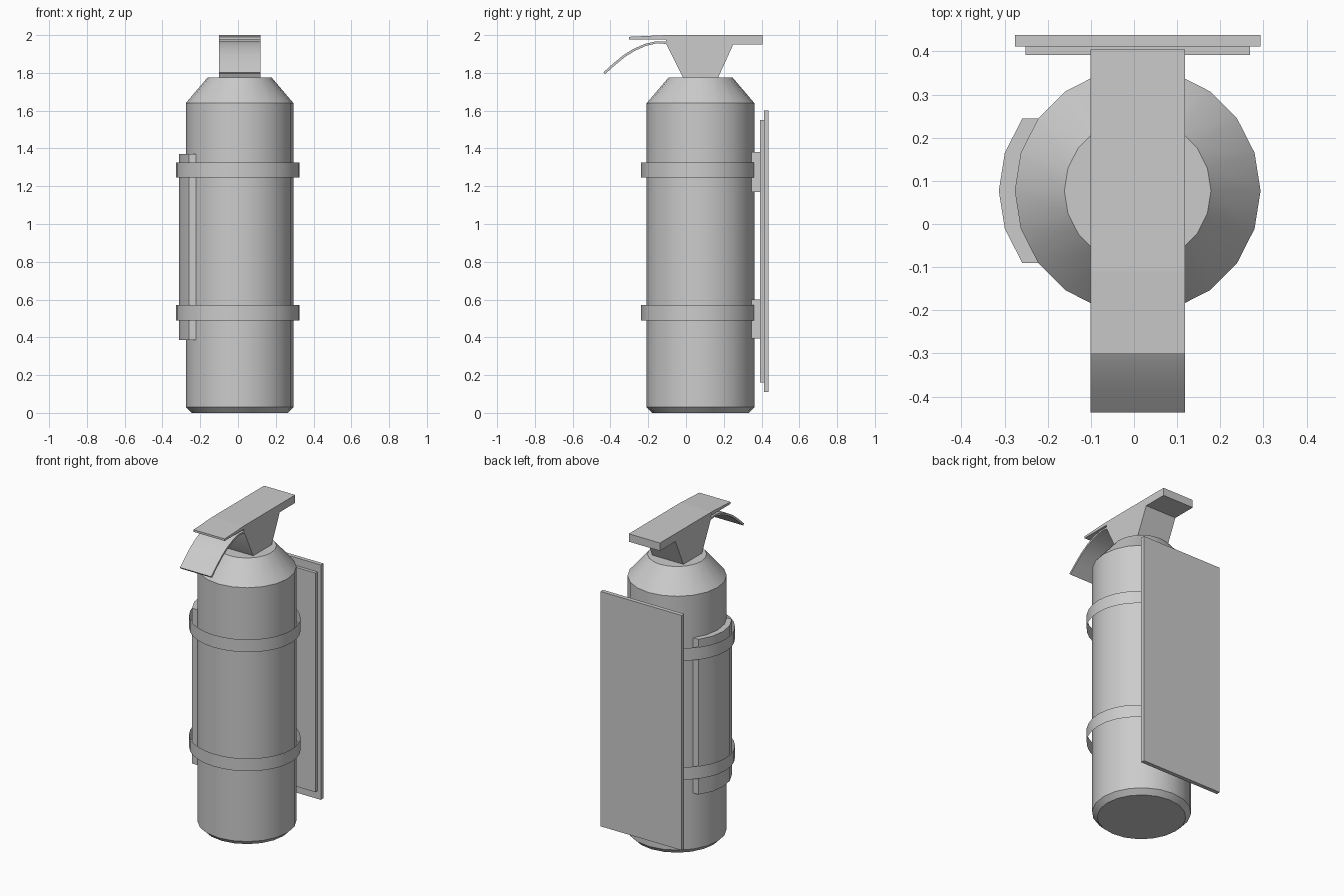
import bpy, bmesh, math

if "Cube" in bpy.data.objects:
    bpy.data.objects.remove(bpy.data.objects["Cube"])

CX, CY = 0.0085, 0.077      # axis of the bottle
SIDES = 20


def finish(name, bm, smooth=True):
    bmesh.ops.recalc_face_normals(bm, faces=bm.faces[:])
    me = bpy.data.meshes.new(name)
    bm.to_mesh(me)
    bm.free()
    ob = bpy.data.objects.new(name, me)
    bpy.context.collection.objects.link(ob)
    if smooth:
        bpy.ops.object.select_all(action='DESELECT')
        ob.select_set(True)
        bpy.context.view_layer.objects.active = ob
        bpy.ops.object.shade_smooth_by_angle(angle=math.radians(30))
    return ob


def ring(bm, cx, cy, rx, ry, z, n):
    return [bm.verts.new((cx + rx * math.cos(2 * math.pi * i / n),
                          cy + ry * math.sin(2 * math.pi * i / n), z)) for i in range(n)]


def bridge(bm, a, b):
    n = len(a)
    for i in range(n):
        j = (i + 1) % n
        bm.faces.new((a[i], a[j], b[j], b[i]))


def prism(name, pts, vec, smooth=True):
    """Extrude a closed outline of 3D points along vec."""
    bm = bmesh.new()
    a = [bm.verts.new(p) for p in pts]
    b = [bm.verts.new([p[k] + vec[k] for k in range(3)]) for p in pts]
    bm.faces.new(a)
    bm.faces.new(b[::-1])
    bridge(bm, a, b)
    return finish(name, bm, smooth)


def box(name, x0, x1, y0, y1, z0, z1):
    pts = [(x0, y0, z0), (x1, y0, z0), (x1, y1, z0), (x0, y1, z0)]
    return prism(name, pts, (0, 0, z1 - z0), False)


# bottle: lathe profile with bottom chamfer and sloped shoulder
bm = bmesh.new()
profile = [(0.255, 0), (0.285, 0.03), (0.285, 1.64), (0.17, 1.775)]
rings = [ring(bm, CX, CY, r, r, z, SIDES) for r, z in profile]
for lo, hi in zip(rings, rings[1:]):
    bridge(bm, lo, hi)
bm.faces.new(rings[0])
bm.faces.new(rings[-1])
finish("bottle", bm)

# straps: thin open bands
for name, z0, z1 in (("lower_strap", 0.49, 0.57), ("upper_strap", 1.245, 1.325)):
    bm = bmesh.new()
    bridge(bm, ring(bm, -0.001, 0.07, 0.327, 0.307, z0, 32),
           ring(bm, -0.001, 0.07, 0.327, 0.307, z1, 32))
    finish(name, bm)

# curved plate on the left, offset from the bottle facets
arc = [(CX + 0.285 * math.cos(math.radians(a)), CY + 0.285 * math.sin(math.radians(a)))
       for a in range(144, 217, 18)]
outline = [(x, y, 0.385) for x, y in arc] + [(x - 0.037, y, 0.385) for x, y in arc[::-1]]
prism("side_plate", outline, (0, 0, 0.985))

# wall plate, its inner layer and the two mounting blocks
box("wall_plate", -0.276, 0.293, 0.412, 0.438, 0.11, 1.60)
box("wall_plate_inner", -0.252, 0.269, 0.392, 0.412, 0.16, 1.55)
for name, z0, z1 in (("lower_mount", 0.395, 0.60), ("upper_mount", 1.17, 1.38)):
    box(name, CX - 0.09, CX + 0.09, 0.345, 0.392, z0, z1)

# valve head and levers: side outlines (y, z) extruded across x
HALF = 0.1095


def side_part(name, yz):
    return prism(name, [(CX - HALF, y, z) for y, z in yz], (2 * HALF, 0, 0))


side_part("valve_head", [(-0.016, 1.775), (0.17, 1.775), (0.25, 1.95), (0.405, 1.95),
                         (0.405, 2.0), (-0.11, 2.0), (-0.105, 1.955)])
side_part("top_lever", [(-0.108, 1.978), (-0.11, 2.0), (-0.302, 1.991), (-0.302, 1.978)])
curve = [(-0.105, 1.965), (-0.16, 1.967), (-0.22, 1.953), (-0.28, 1.926),
         (-0.33, 1.895), (-0.385, 1.85), (-0.437, 1.803)]
lower = [(y + 0.008, z - 0.01) for y, z in curve[::-1]]
lower[-1] = (-0.105, 1.953)
side_part("squeeze_lever", curve + lower)
